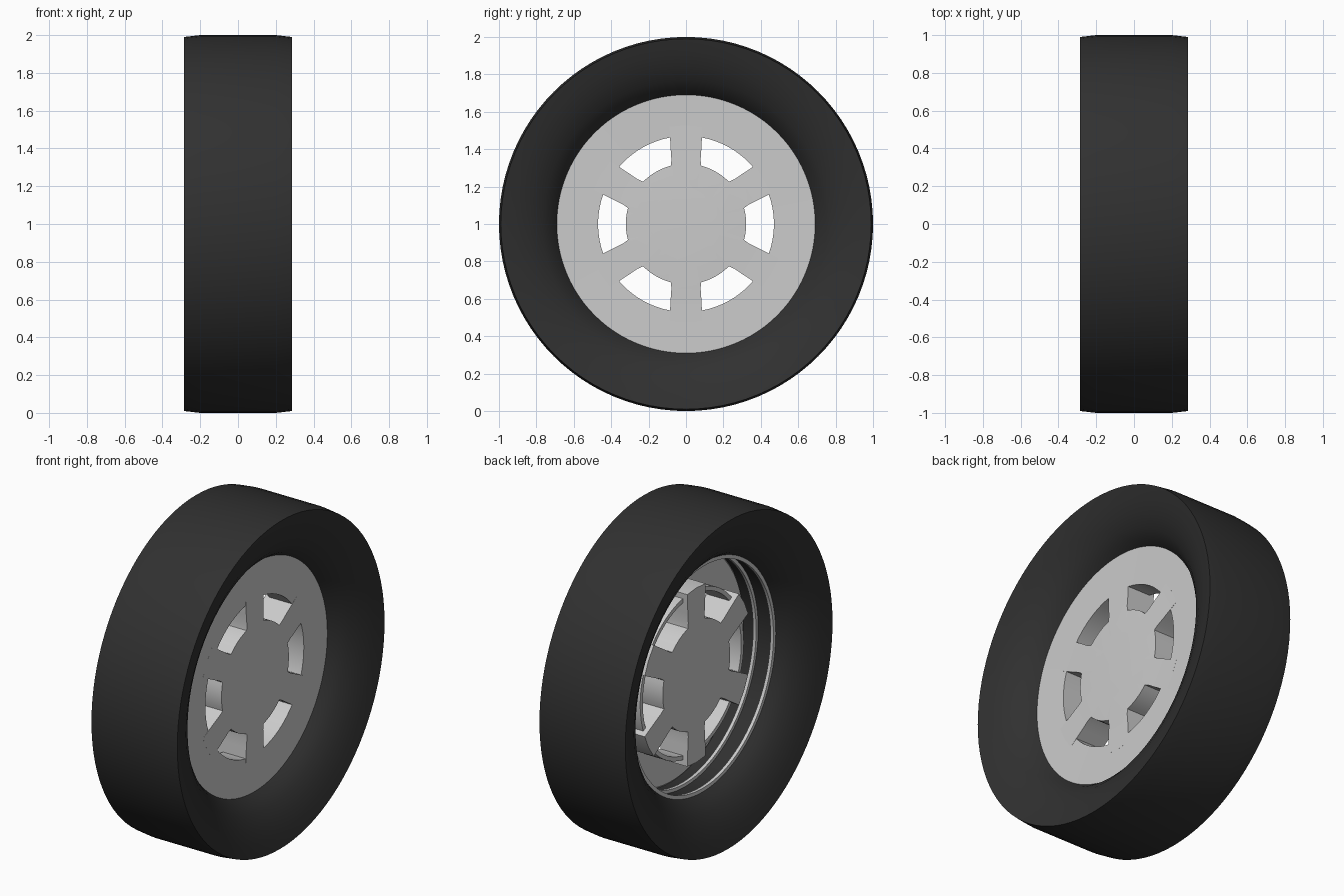
import bpy, bmesh
from math import sin, cos, pi, atan2, hypot, radians

if "Cube" in bpy.data.objects:
    bpy.data.objects.remove(bpy.data.objects["Cube"])

SEG = 96
black = bpy.data.materials.new("rubber")
black.diffuse_color = (0.03, 0.03, 0.03, 1)
black.use_nodes = True
black.node_tree.nodes["Principled BSDF"].inputs["Base Color"].default_value = black.diffuse_color


def finish(name, bm, mat=None, angle=30):
    bmesh.ops.recalc_face_normals(bm, faces=bm.faces)
    me = bpy.data.meshes.new(name)
    bm.to_mesh(me)
    bm.free()
    ob = bpy.data.objects.new(name, me)
    bpy.context.collection.objects.link(ob)
    ob.location.z = 1
    if mat:
        me.materials.append(mat)
    bpy.ops.object.select_all(action='DESELECT')
    ob.select_set(True)
    bpy.context.view_layer.objects.active = ob
    bpy.ops.object.shade_smooth_by_angle(angle=radians(angle))
    return ob


def lathe(name, profile, mat=None):
    """Spin a closed (x, radius) profile around the x axis."""
    bm = bmesh.new()
    rings = [[bm.verts.new((x, r * cos(2 * pi * i / SEG), r * sin(2 * pi * i / SEG)))
              for i in range(SEG)] for x, r in profile]
    for a, b in zip(rings, rings[1:] + rings[:1]):
        for i in range(SEG):
            j = (i + 1) % SEG
            bm.faces.new((a[i], a[j], b[j], b[i]))
    return finish(name, bm, mat)


# Tyre: gently crowned tread, dished sidewalls, mirrored about x = 0
half = [(0.113, 0.69), (0.155, 0.718), (0.2, 0.768), (0.24, 0.84), (0.268, 0.915),
        (0.287, 0.99), (0.2, 1.0)]
lathe("tyre", half + [(-x, r) for x, r in reversed(half)], black)

# Wheel face: flat annulus with a deep inner collar around the windows
lathe("rim_face", [(0.114, 0.692), (0.111, 0.47), (-0.04, 0.47), (-0.04, 0.495),
                   (0.09, 0.495), (0.09, 0.68), (0.10, 0.692)])

# Thin bead rings inside the open back
for name, x in (("back_rim_lip", -0.116), ("middle_rim_ring", 0.0)):
    lathe(name, [(x, 0.693), (x, 0.67), (x + 0.02, 0.67), (x + 0.02, 0.693)])

# Hub with six spokes: one outline, extruded through the wheel depth
outline = []
for k in range(6):
    a = pi / 6 + k * pi / 3
    for r, w in ((0.345, -0.078), (0.40, -0.082), (0.52, -0.088), (0.528, 0),
                 (0.52, 0.088), (0.40, 0.082), (0.345, 0.078)):
        outline.append((r * cos(a) - w * sin(a), r * sin(a) + w * cos(a)))
    for t in (-0.27, -0.2, -0.1, 0, 0.1, 0.2, 0.27):
        b = a + pi / 6 + t
        outline.append((0.322 * cos(b), 0.322 * sin(b)))


def front_x(r):
    # slight dome that dips at the spoke tips
    return 0.118 - 0.03 * r * r if r < 0.5 else 0.112


bm = bmesh.new()
front = [bm.verts.new((front_x(hypot(*p)), *p)) for p in outline]
back = [bm.verts.new((-0.07, *p)) for p in outline]
mid = [bm.verts.new((0.12, 0.6 * 0.322 * cos(t), 0.6 * 0.322 * sin(t)))
       for t in (atan2(p[1], p[0]) for p in outline)]
n = len(outline)
# Walls, back cap, and domed front (spoke arms capped across separately)
for i in range(n):
    j = (i + 1) % n
    bm.faces.new((front[i], front[j], back[j], back[i]))
bm.faces.new(back)
bm.faces.new(mid)
for k in range(6):
    s = k * 14
    f = front[s:s + 7]
    bm.faces.new((f[0], f[1], f[5], f[6]))
    bm.faces.new(f[1:6])
    bm.faces.new((f[0], f[6], *[mid[i] for i in range(s + 6, s + 3, -1)],
                  *[mid[i] for i in (s + 3, s + 2, s + 1, s)]))
    for i in range(s + 6, s + 14):
        j = (i + 1) % n
        bm.faces.new((front[i], front[j], mid[j], mid[i]))
finish("hub_and_spokes", bm)
